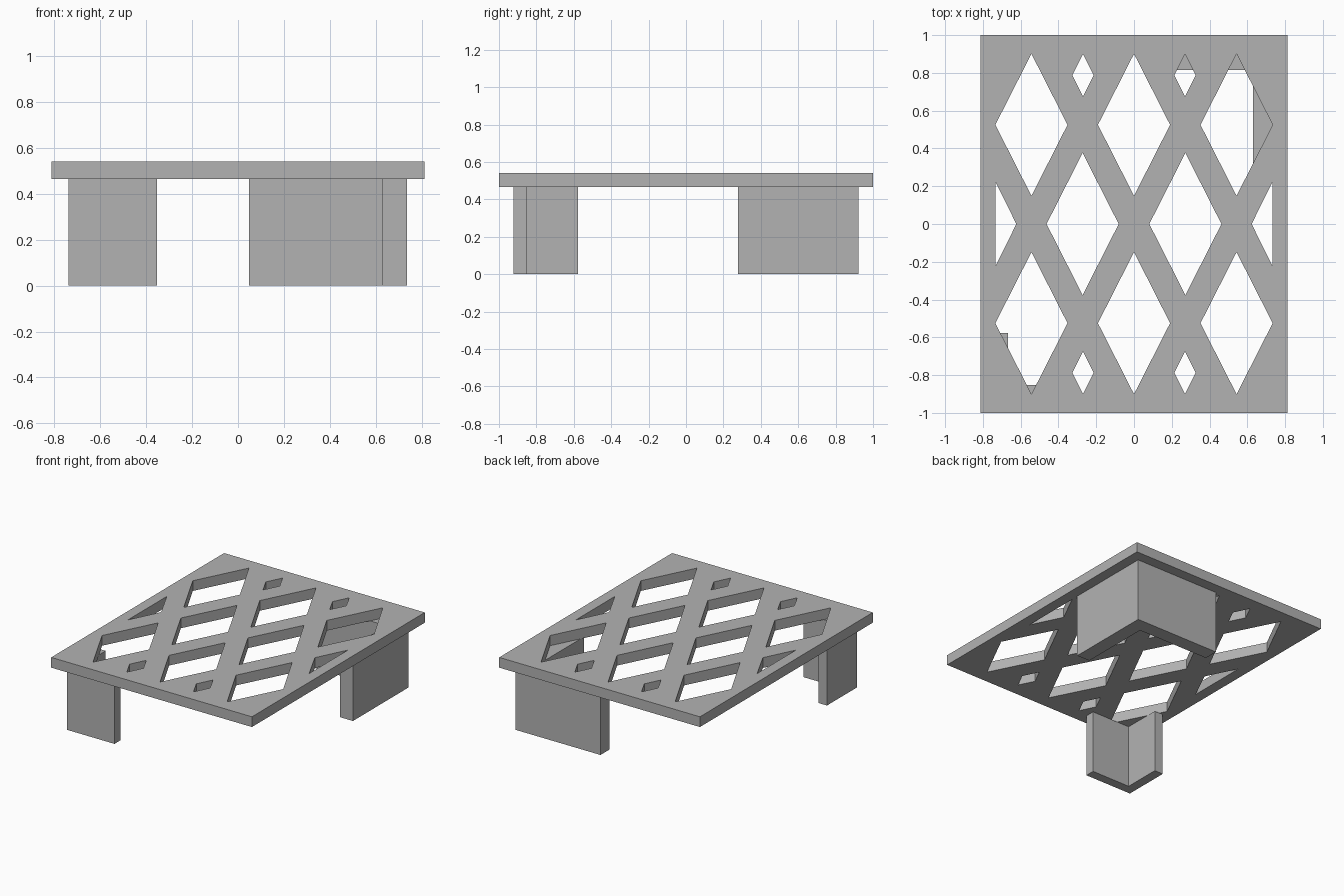
import bpy
import bmesh

if "Cube" in bpy.data.objects:
    bpy.data.objects.remove(bpy.data.objects["Cube"], do_unlink=True)

grey = bpy.data.materials.new("plain grey")
grey.use_nodes = True
colour = (0.45, 0.45, 0.45, 1)
grey.diffuse_color = colour
grey.node_tree.nodes["Principled BSDF"].inputs["Base Color"].default_value = colour

TOP, UNDER = 0.54, 0.465


def prism(bm, outline, z0, z1):
    """Add an upright solid with the given outline."""
    base = bm.faces.new([bm.verts.new((x, y, z0)) for x, y in outline])
    moved = bmesh.ops.extrude_face_region(bm, geom=[base])["geom"]
    verts = [v for v in moved if isinstance(v, bmesh.types.BMVert)]
    bmesh.ops.translate(bm, verts=verts, vec=(0, 0, z1 - z0))


def solid(name, outlines, z0, z1):
    bm = bmesh.new()
    for outline in outlines:
        prism(bm, outline, z0, z1)
    bmesh.ops.recalc_face_normals(bm, faces=bm.faces)
    mesh = bpy.data.meshes.new(name)
    bm.to_mesh(mesh)
    bm.free()
    mesh.materials.append(grey)
    obj = bpy.data.objects.new(name, mesh)
    bpy.context.collection.objects.link(obj)
    return obj


def diamond(x, y, w, h):
    return [(x - w, y), (x, y - h), (x + w, y), (x, y + h)]


def corner(x, y, dx, dy, t):
    """L-shaped outline from an outer corner; dx and dy are signed arm lengths."""
    tx = t if dx > 0 else -t
    ty = t if dy > 0 else -t
    return [(x, y), (x + dx, y), (x + dx, y + ty),
            (x + tx, y + ty), (x + tx, y + dy), (x, y + dy)]


# Lattice openings: large diamonds, small diamonds and side triangles
W, H = 0.191, 0.376
holes = [diamond(x, y, W, H) for x in (-0.543, 0, 0.543) for y in (-0.525, 0.525)]
for s in (-1, 1):
    holes.append(diamond(s * 0.272, 0, W, H))
    holes += [diamond(s * 0.27, y, 0.056, 0.113) for y in (-0.788, 0.788)]
    holes.append([(s * 0.734, -0.225), (s * 0.734, 0.225), (s * 0.623, 0)])

# Table top with the openings cut through
top = solid("lattice_top", [[(-0.813, -1), (0.813, -1), (0.813, 1), (-0.813, 1)]], UNDER, TOP)
cutter = solid("opening_cutter", holes, UNDER - 0.1, TOP + 0.1)
cutter.hide_render = True
cut = top.modifiers.new("openings", "BOOLEAN")
cut.operation = "DIFFERENCE"
cut.solver = "EXACT"
cut.object = cutter
bpy.context.view_layer.objects.active = top
bpy.ops.object.modifier_apply(modifier=cut.name)
bpy.data.objects.remove(cutter, do_unlink=True)

# Two L-shaped corner legs on opposite corners
solid("front_right_leg", [corner(-0.738, -0.923, 0.384, 0.346, 0.07)], 0, UNDER)
solid("back_left_leg", [corner(0.736, 0.921, -0.688, -0.642, 0.106)], 0, UNDER)
